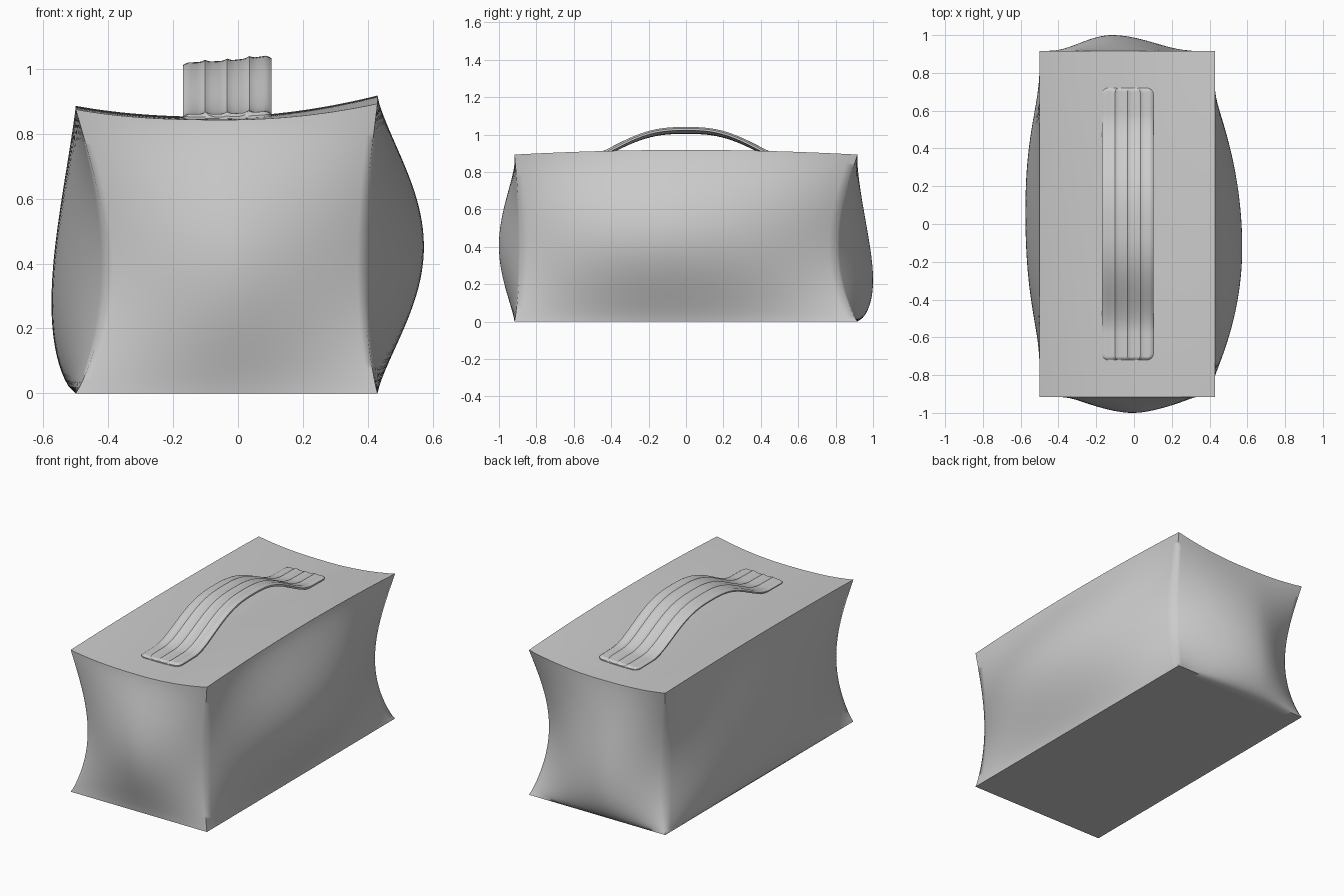
import bpy, bmesh, math

if "Cube" in bpy.data.objects:
    bpy.data.objects.remove(bpy.data.objects["Cube"])

HX, HY, CX = 0.465, 0.917, -0.035      # half sizes and x centre of the bag


def top_height(u, v):
    """Sagging lid height for u, v in -1..1."""
    rise = 0.05 * u * u if u > 0 else 0.032 * abs(u) ** 2.6
    ridge = 0.35 + (0.65 if u > 0 else 0.1) * abs(u)
    return 0.843 + rise + 0.025 * (1 - v * v) * ridge


def puff(t, w, bulge, pinch, skew, p, peak=0.0, sharp=1.3):
    """Outward offset of a wall: bulged centre, pinched vertical edges.
    pinch gives the amount at the t=-1 and t=+1 edges."""
    s = (t - peak) / (1 - peak) if t > peak else (peak - t) / (1 + peak)
    edge = ((s * s + 0.03) ** (p / 2) - 0.03 ** (p / 2)) / (
        1.03 ** (p / 2) - 0.03 ** (p / 2))
    depth = pinch[1] if t > peak else pinch[0]
    swell = max(0.0, math.sin(math.pi * w ** skew)) ** sharp
    return (bulge * swell * (1 - edge)
            - depth * math.sin(math.pi * w ** 0.85) * edge)


def finish(bm, name, angle):
    bmesh.ops.recalc_face_normals(bm, faces=bm.faces)
    mesh = bpy.data.meshes.new(name)
    bm.to_mesh(mesh)
    bm.free()
    ob = bpy.data.objects.new(name, mesh)
    bpy.context.collection.objects.link(ob)
    bpy.ops.object.select_all(action='DESELECT')
    ob.select_set(True)
    bpy.context.view_layer.objects.active = ob
    bpy.ops.object.shade_smooth_by_angle(angle=math.radians(angle))
    return ob


# Stuffed bag body
bm = bmesh.new()
bmesh.ops.create_cube(bm, size=2)
bmesh.ops.subdivide_edges(bm, edges=bm.edges[:], cuts=39, use_grid_fill=True)
for vert in bm.verts:
    u, v = vert.co.x, vert.co.y
    w = min(1.0, max(0.0, (vert.co.z + 1) / 2))
    right = puff(v, w, 0.143, (0.042, 0.06), 0.98, 2.0, -0.1)
    left = puff(v, w, 0.075, (0.095, 0.06), 0.6, 2.4, 0.1, 1.1)
    front = puff(u, w, 0.083, (0.03, 0.03), 0.95, 1.5)
    back = puff(u, w, 0.083, (0.08, 0.11), 0.52, 1.7, -0.2)
    vert.co.x = CX + HX * u + right * (1 + u) / 2 - left * (1 - u) / 2
    vert.co.y = HY * v + back * (1 + v) / 2 - front * (1 - v) / 2
    vert.co.z = w * top_height(u, v)
finish(bm, "bag_body", 75)


# Ribbed carrying strap: a closed sheet arched over the lid
X0, X1, YE, ROUND = -0.17, 0.103, 0.72, 0.035
NX, NY = 32, 96


def arch(y):
    t = min(1.0, abs(y) / 0.58)
    return 0.165 * (1 + math.cos(math.pi * t ** 1.35)) / 2


bm = bmesh.new()
layers = []
for layer in (0, 1):
    rows = []
    for j in range(NY + 1):
        y = -YE * math.cos(math.pi * j / NY)
        into = max(0.0, ROUND - (YE - abs(y)))
        inset = ROUND - math.sqrt(max(0.0, ROUND ** 2 - into ** 2))
        slope = (arch(y + 1e-3) - arch(y - 1e-3)) / 2e-3
        n = math.hypot(1, slope)
        row = []
        for i in range(NX + 1):
            a = i / NX
            x = X0 + inset + (X1 - X0 - 2 * inset) * a
            base = (top_height((x - CX) / HX, y / HY) - 0.003
                    + arch(y) * (0.97 + 0.25 * x))
            # fine raised seams between four bands, rounded outer rim
            seam = abs(((a * 4 + 0.5) % 1) - 0.5)
            h = 0.019 + 0.02 * x
            if 0.1 < a < 0.9:
                h += 0.006 * max(0.0, 1 - seam / 0.2)
            h *= min(1.0, 0.5 + min(a, 1 - a) * 10, 0.5 + (YE - abs(y)) * 40)
            h *= layer
            row.append(bm.verts.new((x, y - h * slope / n, base + h / n)))
        rows.append(row)
    layers.append(rows)
for rows in layers:
    for j in range(NY):
        for i in range(NX):
            bm.faces.new((rows[j][i], rows[j][i + 1],
                          rows[j + 1][i + 1], rows[j + 1][i]))
low, high = layers
for i in (0, NX):
    for j in range(NY):
        bm.faces.new((low[j][i], low[j + 1][i], high[j + 1][i], high[j][i]))
for j in (0, NY):
    for i in range(NX):
        bm.faces.new((low[j][i], low[j][i + 1], high[j][i + 1], high[j][i]))
finish(bm, "carry_strap", 35)
